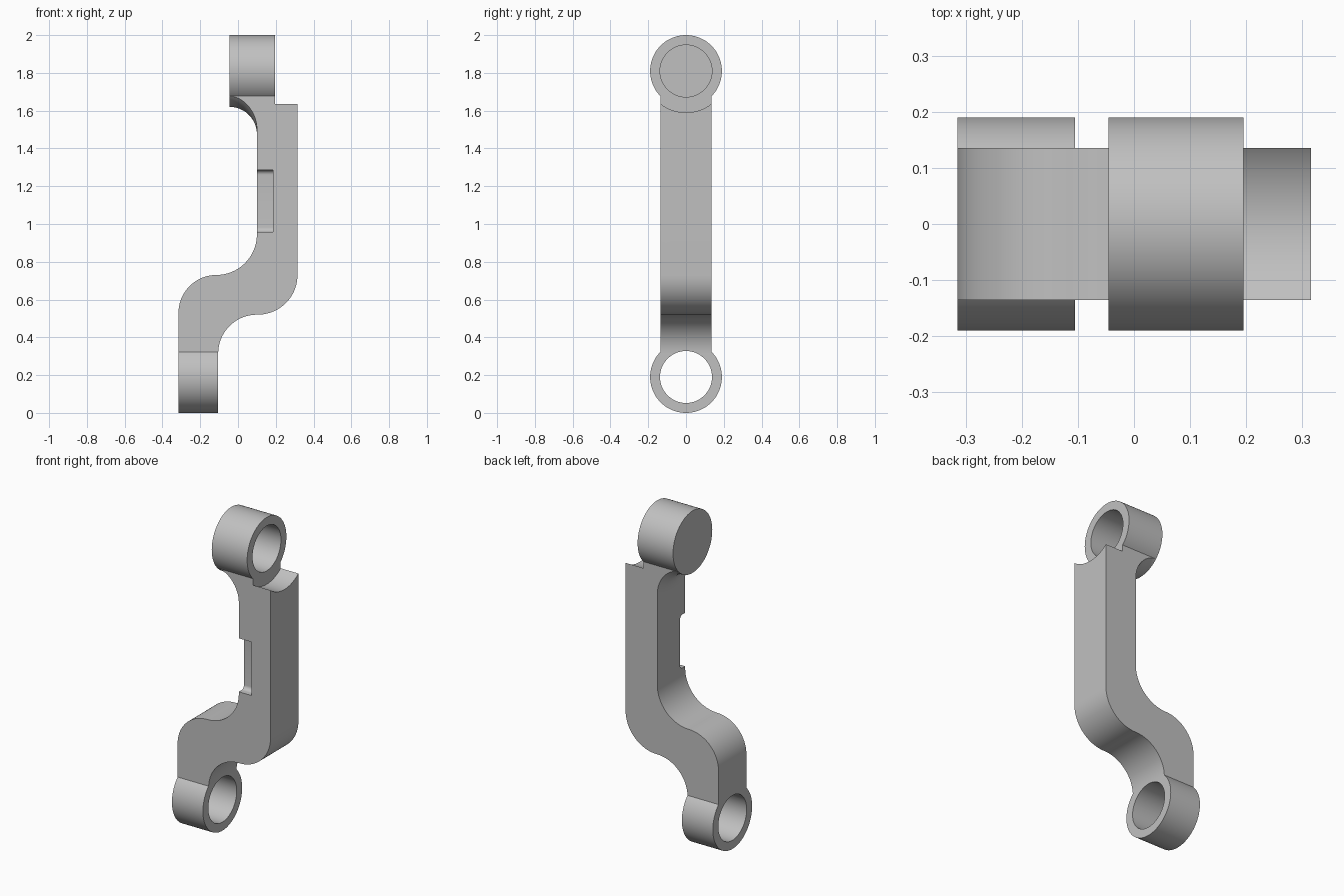
import bpy, bmesh
from math import sin, cos, pi, radians

cube = bpy.data.objects.get("Cube")
if cube:
    bpy.data.objects.remove(cube, do_unlink=True)

grey = bpy.data.materials.new("plain_grey")
grey.use_nodes = True
colour = (0.53, 0.53, 0.53, 1)
grey.diffuse_color = colour
grey.node_tree.nodes["Principled BSDF"].inputs["Base Color"].default_value = colour

TOP, BOTTOM = 1.81, 0.19      # heights of the two bore axes
OUTER, BORE = 0.19, 0.1375    # boss and bore radii
HALF = 0.135                  # half thickness of the arm
SEG = 96


def finish(name, bm):
    bmesh.ops.recalc_face_normals(bm, faces=bm.faces)
    mesh = bpy.data.meshes.new(name)
    bm.to_mesh(mesh)
    bm.free()
    mesh.materials.append(grey)
    ob = bpy.data.objects.new(name, mesh)
    bpy.context.collection.objects.link(ob)
    return ob


def arc(cx, cz, r, start, end, n=20):
    angles = [radians(start + (end - start) * i / n) for i in range(n + 1)]
    return [(cx + r * cos(a), cz + r * sin(a)) for a in angles]


def prism(name, points, shift):
    """Extrude a closed loop of 3D points along a vector."""
    bm = bmesh.new()
    face = bm.faces.new([bm.verts.new(p) for p in points])
    ext = bmesh.ops.extrude_face_region(bm, geom=[face])
    verts = [v for v in ext["geom"] if isinstance(v, bmesh.types.BMVert)]
    bmesh.ops.translate(bm, verts=verts, vec=shift)
    return finish(name, bm)


def lathe(name, profile, z, closed=False):
    """Turn (x, radius) points about a sideways axis at height z."""
    bm = bmesh.new()
    rings = [[bm.verts.new((x, r * sin(2 * pi * k / SEG), z + r * cos(2 * pi * k / SEG)))
              for k in range(SEG)] for x, r in profile]
    pairs = list(zip(rings, rings[1:]))
    if closed:
        pairs.append((rings[-1], rings[0]))
    else:
        bm.faces.new(rings[0])
        bm.faces.new(rings[-1])
    for a, b in pairs:
        for k in range(SEG):
            j = (k + 1) % SEG
            bm.faces.new((a[k], a[j], b[j], b[k]))
    return finish(name, bm)


def cylinder(name, x0, x1, r, z):
    return lathe(name, [(x0, r), (x1, r)], z)


def combine(target, tool, operation):
    mod = target.modifiers.new("combine", "BOOLEAN")
    mod.operation, mod.solver, mod.object = operation, "EXACT", tool
    bpy.context.view_layer.objects.active = target
    bpy.ops.object.modifier_apply(modifier=mod.name)
    bpy.data.objects.remove(tool, do_unlink=True)


# S-shaped arm with a step at the top for the upper boss
outline = [(-0.315, 0.25)]
outline += arc(-0.115, 0.53, 0.2, 180, 90)
outline += arc(-0.115, 0.945, 0.215, 270, 360)
outline += [(0.1, 1.42), (-0.045, 1.42), (-0.045, 1.75), (0.315, 1.75)]
outline += arc(0.105, 0.73, 0.21, 0, -90)
outline += arc(0.1, 0.315, 0.205, 90, 180)
outline += [(-0.105, 0.25)]
arm = prism("link_arm", [(x, -HALF, z) for x, z in outline], (0, 2 * HALF, 0))

# Turned fillet below the upper boss
fillet = [(-0.2, OUTER)] + arc(-0.045, 0.335, 0.145, -90, 0) + [(0.1, 0.45), (-0.2, 0.45)]
combine(arm, lathe("fillet_cutter", fillet, TOP, closed=True), "DIFFERENCE")

# Clearance scoop on the arm beside the upper boss
combine(arm, cylinder("scoop_cutter", 0.195, 0.5, 0.22, TOP), "DIFFERENCE")

# Recess in the front face, with rounded inner corners
floor, r = -0.085, 0.025
recess = [(-0.2, 0.957)] + arc(floor - r, 0.957 + r, r, -90, 0, 8)
recess += arc(floor - r, 1.285 - r, r, 0, 90, 8) + [(-0.2, 1.285)]
combine(arm, prism("recess_cutter", [(0.03, y, z) for y, z in recess], (0.155, 0, 0)), "DIFFERENCE")

# Bosses: blind bore at the top, through bore at the bottom
combine(arm, cylinder("upper_boss", -0.045, 0.195, OUTER, TOP), "UNION")
combine(arm, cylinder("lower_boss", -0.315, -0.105, OUTER, BOTTOM), "UNION")
combine(arm, cylinder("upper_bore", -0.01, 0.5, BORE, TOP), "DIFFERENCE")
combine(arm, cylinder("lower_bore", -0.5, 0.1, BORE, BOTTOM), "DIFFERENCE")

bpy.ops.object.select_all(action="DESELECT")
arm.select_set(True)
bpy.context.view_layer.objects.active = arm
bpy.ops.object.shade_smooth_by_angle(angle=radians(30))
